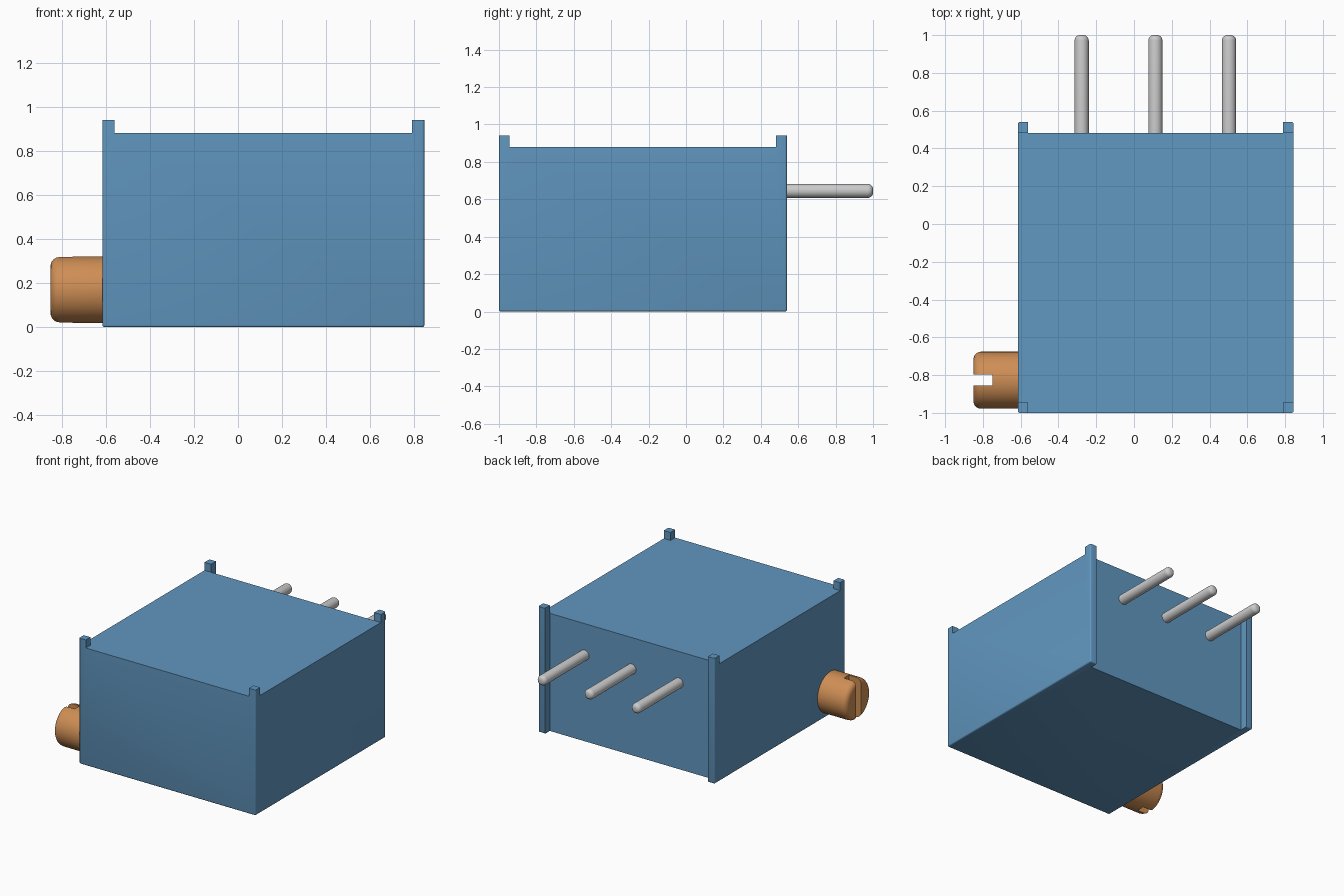
import bpy, bmesh
from math import radians
from mathutils import Matrix, Vector

if "Cube" in bpy.data.objects:
    bpy.data.objects.remove(bpy.data.objects["Cube"])


def material(name, rgb):
    m = bpy.data.materials.new(name)
    m.diffuse_color = (*rgb, 1)
    m.use_nodes = True
    m.node_tree.nodes["Principled BSDF"].inputs["Base Color"].default_value = m.diffuse_color
    return m


def finish(name, bm, mat=None):
    bmesh.ops.recalc_face_normals(bm, faces=bm.faces[:])
    me = bpy.data.meshes.new(name)
    bm.to_mesh(me)
    bm.free()
    ob = bpy.data.objects.new(name, me)
    bpy.context.collection.objects.link(ob)
    if mat:
        me.materials.append(mat)
    return ob


def smooth(ob):
    bpy.ops.object.select_all(action='DESELECT')
    ob.select_set(True)
    bpy.context.view_layer.objects.active = ob
    bpy.ops.object.shade_smooth_by_angle(angle=radians(35))


def rod(name, start, direction, length, radius, rounding, mat=None):
    """Cylinder from start along direction, with a rounded far end."""
    bm = bmesh.new()
    bmesh.ops.create_cone(bm, cap_ends=True, segments=48, radius1=radius, radius2=radius,
                          depth=length, matrix=Matrix.Translation((0, 0, length / 2)))
    rim = [e for e in bm.edges if all(v.co.z > length * 0.9 for v in e.verts)]
    bmesh.ops.bevel(bm, geom=rim, offset=rounding, segments=5, profile=0.5, affect='EDGES')
    turn = Vector((0, 0, 1)).rotation_difference(Vector(direction)).to_matrix().to_4x4()
    bm.transform(Matrix.Translation(start) @ turn)
    return finish(name, bm, mat)


blue = material("blue_plastic", (0.12, 0.31, 0.53))
brass = material("brass", (0.62, 0.27, 0.09))

# Housing: block with four corner feet, the back two running down as ribs
X = (-0.615, -0.56, 0.79, 0.845)
Y = (-1.0, -0.945, 0.482, 0.54)
Z = (0.0, 0.88, 0.94)
cells = {(i, j, 0) for i in range(3) for j in range(3)} - {(1, 2, 0)}
cells |= {(i, j, 1) for i in (0, 2) for j in (0, 2)}
bm = bmesh.new()
for c in cells:
    for axis in range(3):
        for side in (0, 1):
            n = list(c)
            n[axis] += 2 * side - 1
            if tuple(n) in cells:
                continue
            u, w = [a for a in range(3) if a != axis]
            quad = []
            for du, dw in ((0, 0), (1, 0), (1, 1), (0, 1)):
                p = list(c)
                p[axis] += side
                p[u] += du
                p[w] += dw
                quad.append(bm.verts.new((X[p[0]], Y[p[1]], Z[p[2]])))
            bm.faces.new(quad)
bmesh.ops.remove_doubles(bm, verts=bm.verts[:], dist=1e-5)
bmesh.ops.recalc_face_normals(bm, faces=bm.faces[:])
bmesh.ops.dissolve_limit(bm, angle_limit=0.01, verts=bm.verts[:], edges=bm.edges[:])


def on_planes(e):
    limits = ((0, X[0]), (0, X[3]), (1, Y[0]), (1, Y[3]), (2, Z[0]))
    return sum(all(abs(v.co[a] - k) < 1e-4 for v in e.verts) for a, k in limits) >= 2


bmesh.ops.bevel(bm, geom=[e for e in bm.edges if on_planes(e)], offset=0.01,
                segments=3, profile=0.5, affect='EDGES')
smooth(finish("housing", bm, blue))

# Three terminal pins out of the back
for k, x in enumerate((-0.277, 0.113, 0.503)):
    smooth(rod(f"pin_{k + 1}", (x, Y[2] - 0.002, 0.645), (0, 1, 0), 1.002 - Y[2], 0.0375, 0.028))

# Slotted adjustment screw on the left side
screw = rod("adjustment_screw", (X[0] + 0.002, -0.827, 0.17), (-1, 0, 0), 0.237, 0.151, 0.04, brass)
bm = bmesh.new()
bmesh.ops.create_cube(bm, size=1, matrix=Matrix.Translation((-0.85, -0.827, 0.17))
                      @ Matrix.Diagonal((0.2, 0.058, 0.5, 1)))
cutter = finish("slot_cutter", bm)
cutter.hide_render = True
cut = screw.modifiers.new("slot", 'BOOLEAN')
cut.operation = 'DIFFERENCE'
cut.solver = 'EXACT'
cut.object = cutter
bpy.context.view_layer.objects.active = screw
bpy.ops.object.modifier_apply(modifier="slot")
bpy.data.objects.remove(cutter)
smooth(screw)
